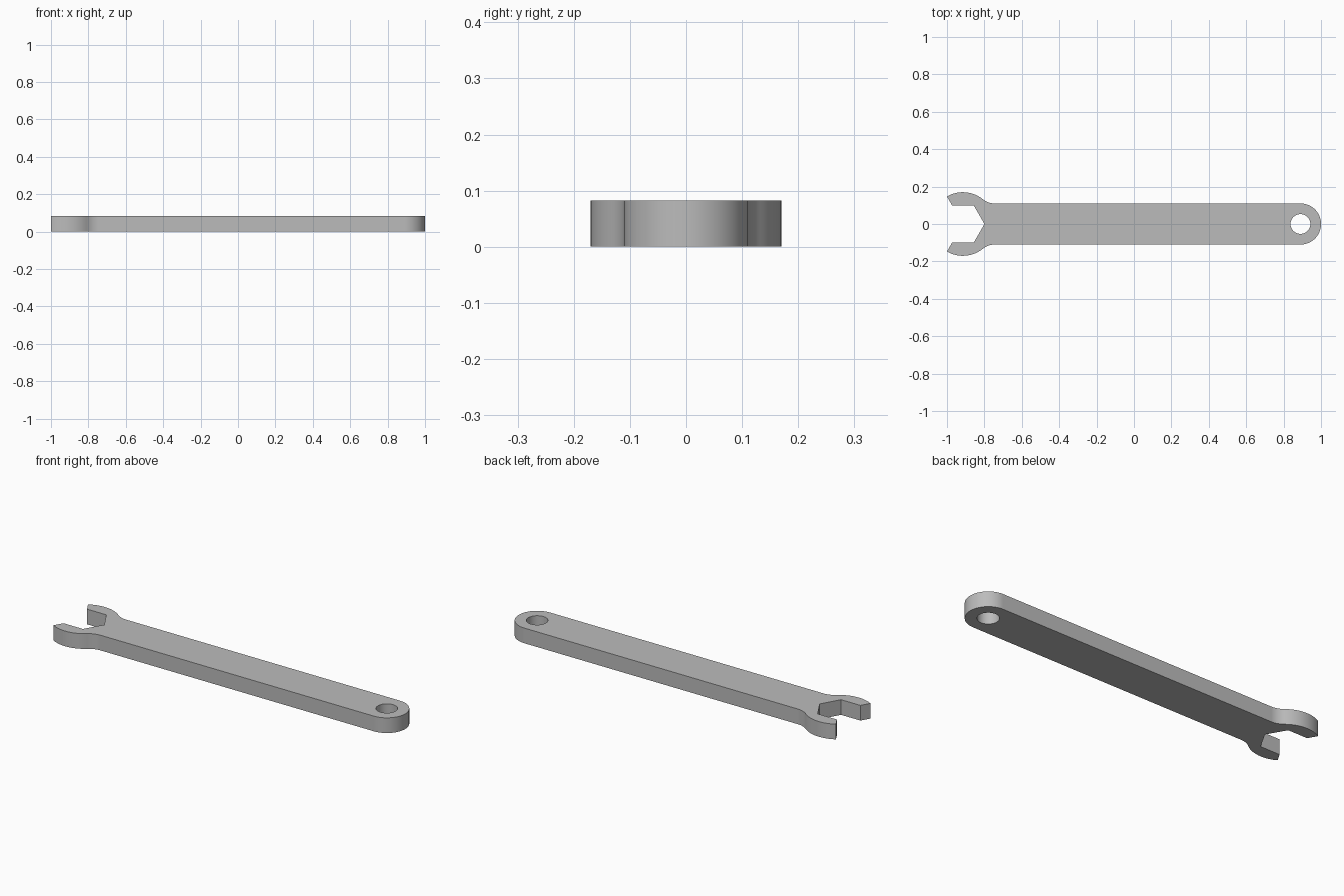
import bpy, bmesh
from math import sin, cos, pi, radians, atan2, degrees

cube = bpy.data.objects.get("Cube")
if cube:
    bpy.data.objects.remove(cube, do_unlink=True)

THICK = 0.082
HALF_W = 0.11          # half width of the handle
TAIL_X = 0.89          # centre of the rounded end and its hole
HOLE_R = 0.053
HEAD_X = -0.915        # centre of the head and of its hexagonal mouth
HEAD_R = 0.17
MOUTH_R = 0.1155
NECK_X = -0.745        # where the neck fillet meets the handle


def arc(cx, cy, r, start, end, n):
    """Points along an arc, angles in degrees."""
    steps = [radians(start + (end - start) * i / n) for i in range(n + 1)]
    return [(cx + r * cos(a), cy + r * sin(a)) for a in steps]


def add_loop(bm, points):
    verts = [bm.verts.new((x, y, 0)) for x, y in points]
    return [bm.edges.new((v, verts[i - 1])) for i, v in enumerate(verts)]


# Neck fillet tangent to both the handle side and the round head
dx = NECK_X - HEAD_X
fillet_r = (dx**2 + HALF_W**2 - HEAD_R**2) / (2 * (HEAD_R - HALF_W))
fillet_y = HALF_W + fillet_r
meet = degrees(atan2(fillet_y, dx))

# Upper half outline: tail, neck, head, then the hexagonal mouth
half = arc(TAIL_X, 0, HALF_W, 0, 90, 24)
half += arc(NECK_X, fillet_y, fillet_r, -90, meet - 180, 12)
half += arc(HEAD_X, 0, HEAD_R, meet, 120, 18)[1:]
half += arc(HEAD_X, 0, MOUTH_R, 120, 0, 2)
half[0] = (TAIL_X + HALF_W, 0)
half[-1] = (HEAD_X + MOUTH_R, 0)
outline = half + [(x, -y) for x, y in reversed(half[1:-1])]
hole = arc(TAIL_X, 0, HOLE_R, 0, 360, 48)[:-1]

# Fill the flat profile and extrude it
bm = bmesh.new()
edges = add_loop(bm, outline) + add_loop(bm, hole)
bmesh.ops.triangle_fill(bm, edges=edges, use_beauty=True)
result = bmesh.ops.extrude_face_region(bm, geom=bm.faces[:], use_keep_orig=True)
top = [g for g in result["geom"] if isinstance(g, bmesh.types.BMVert)]
bmesh.ops.translate(bm, verts=top, vec=(0, 0, THICK))
bmesh.ops.recalc_face_normals(bm, faces=bm.faces[:])
mesh = bpy.data.meshes.new("wrench")
bm.to_mesh(mesh)
bm.free()

# Grey metal
grey = bpy.data.materials.new("grey metal")
grey.use_nodes = True
colour = (0.5, 0.5, 0.5, 1)
grey.diffuse_color = colour
grey.node_tree.nodes["Principled BSDF"].inputs["Base Color"].default_value = colour
mesh.materials.append(grey)

wrench = bpy.data.objects.new("wrench", mesh)
bpy.context.collection.objects.link(wrench)
bpy.ops.object.select_all(action="DESELECT")
wrench.select_set(True)
bpy.context.view_layer.objects.active = wrench
bpy.ops.object.shade_smooth_by_angle(angle=radians(30))
